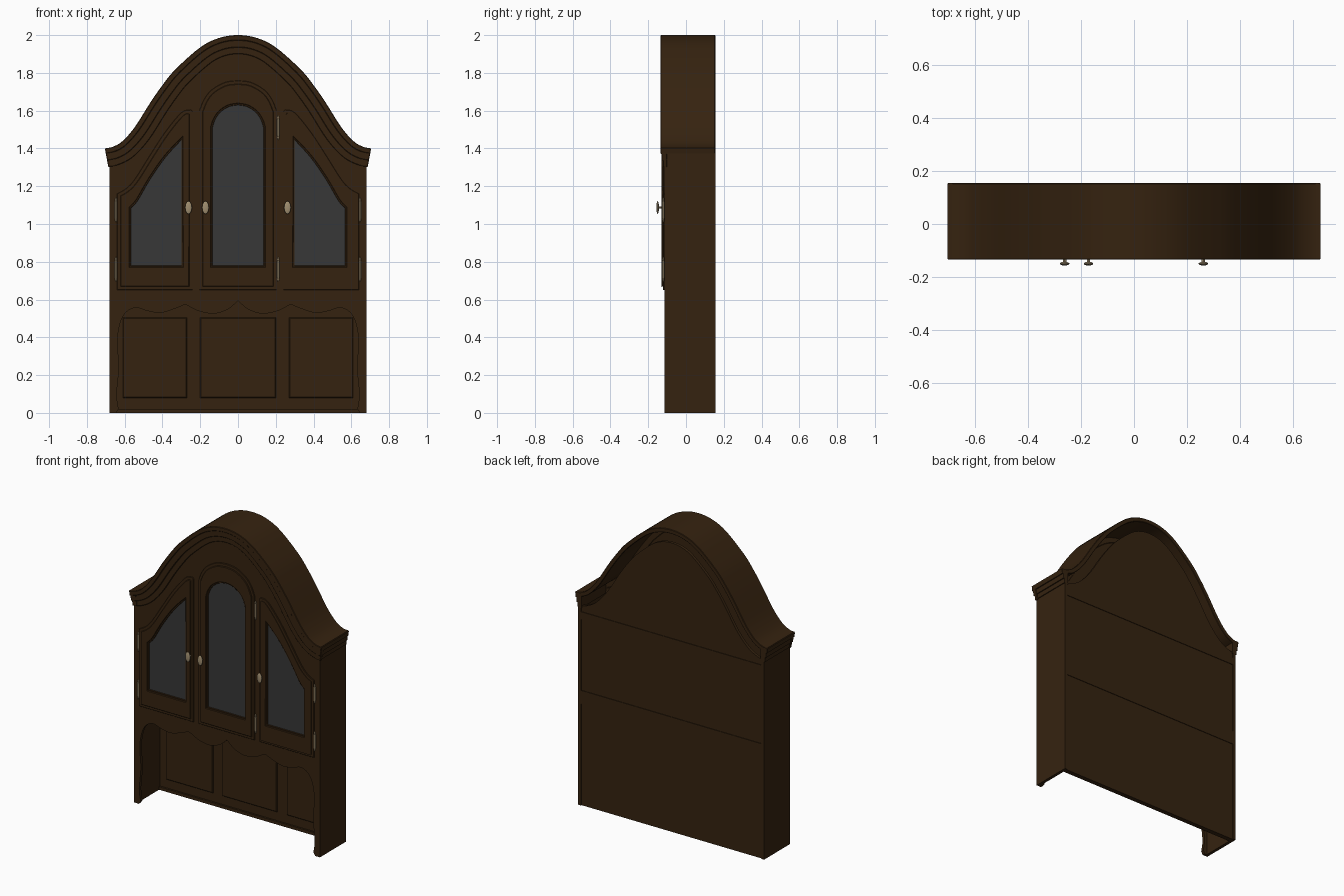
import bpy, bmesh, math
from mathutils import Vector

if "Cube" in bpy.data.objects:
    bpy.data.objects.remove(bpy.data.objects["Cube"])


def material(name, rgb, rough):
    m = bpy.data.materials.new(name)
    m.use_nodes = True
    m.diffuse_color = (*rgb, 1)
    node = m.node_tree.nodes["Principled BSDF"]
    node.inputs["Base Color"].default_value = (*rgb, 1)
    node.inputs["Roughness"].default_value = rough
    return m


WOOD = material("dark_wood", (0.036, 0.0165, 0.005), 0.6)
GLASS = material("smoked_glass", (0.038, 0.038, 0.038), 0.5)
BRASS = material("aged_brass", (0.35, 0.27, 0.16), 0.5)


def smooth_path(pts, steps=5):
    """Catmull-Rom curve through the points."""
    p = [Vector(q) for q in pts]
    p = [2 * p[0] - p[1]] + p + [2 * p[-1] - p[-2]]
    out = []
    for a, b, c, d in zip(p, p[1:], p[2:], p[3:]):
        for i in range(steps):
            t = i / steps
            out.append(0.5 * (2 * b + (c - a) * t + (2 * a - 5 * b + 4 * c - d) * t * t
                              + (3 * b - a - 3 * c + d) * t ** 3))
    return out + [p[-2]]


def mirrored(half):
    """Join a half outline that starts or ends at x = 0 with its mirror image."""
    half = [Vector(q) for q in half]
    return half + [Vector((-q.x, q.y)) for q in reversed(half) if abs(q.x) > 1e-5]


def inset(pts, d, closed=True):
    """Move a path to its right-hand side, which is inward for clockwise loops."""
    p = [Vector(q) for q in pts]
    n = len(p)
    if closed and sum(p[i - 1].cross(p[i]) for i in range(n)) > 0:
        p.reverse()
    out = []
    for i, q in enumerate(p):
        near = []
        if closed or i > 0:
            near.append(q - p[i - 1])
        if closed or i < n - 1:
            near.append(p[(i + 1) % n] - q)
        ns = [Vector((e.y, -e.x)).normalized() for e in near]
        total = ns[0] + ns[-1]
        out.append(q + total * (d / max(0.4, 1 + ns[0].dot(ns[-1]))))
    return out


def finish(ob, name, mat, angle=30):
    ob.name = ob.data.name = name
    ob.data.materials.clear()
    ob.data.materials.append(mat)
    bpy.ops.object.select_all(action="DESELECT")
    ob.select_set(True)
    bpy.context.view_layer.objects.active = ob
    bpy.ops.object.shade_smooth_by_angle(angle=math.radians(angle))
    return ob


def plate(name, loops, front, back, mat=WOOD, bevel=0.0):
    """Flat board in the xz plane; any loop after the first is a hole."""
    cu = bpy.data.curves.new(name, "CURVE")
    cu.dimensions, cu.fill_mode = "2D", "BOTH"
    cu.extrude = (back - front) / 2 - bevel
    cu.bevel_depth, cu.bevel_resolution, cu.offset = bevel, 0, -bevel
    for loop in loops:
        sp = cu.splines.new("POLY")
        sp.points.add(len(loop) - 1)
        for pt, q in zip(sp.points, loop):
            pt.co = (q[0], q[1], 0, 1)
        sp.use_cyclic_u = True
    tmp = bpy.data.objects.new(name + "_outline", cu)
    bpy.context.collection.objects.link(tmp)
    bpy.context.view_layer.update()
    me = bpy.data.meshes.new_from_object(tmp.evaluated_get(bpy.context.evaluated_depsgraph_get()))
    bpy.data.objects.remove(tmp)
    bm = bmesh.new()
    bm.from_mesh(me)
    bmesh.ops.remove_doubles(bm, verts=bm.verts, dist=1e-5)
    bmesh.ops.recalc_face_normals(bm, faces=bm.faces)
    bm.to_mesh(me)
    bm.free()
    ob = bpy.data.objects.new(name, me)
    bpy.context.collection.objects.link(ob)
    ob.rotation_euler.x = math.pi / 2
    ob.location.y = (front + back) / 2
    return finish(ob, name, mat)


def box(name, x, y, z):
    bpy.ops.mesh.primitive_cube_add(size=1, location=[sum(r) / 2 for r in (x, y, z)])
    ob = bpy.context.object
    ob.scale = [r[1] - r[0] for r in (x, y, z)]
    return finish(ob, name, WOOD)


def rect(x0, x1, z0, z1):
    return [(x0, z0), (x0, z1), (x1, z1), (x1, z0)]


def flip(pts, s):
    return [(s * q[0], q[1]) for q in pts]


# Arched crown: full-depth shell with stepped front mouldings
half = [(0, 2), (.1, 1.985), (.2, 1.935), (.33, 1.82), (.4, 1.735), (.466, 1.64),
        (.545, 1.515), (.61, 1.44), (.66, 1.41), (.705, 1.4)]
arch = smooth_path([(-x, z) for x, z in reversed(half[1:])] + half)


def arch_at(d):
    return inset(arch, d, closed=False)


for name, d0, d1, front, back in (("crown_shell", 0, .028, -.135, .155),
                                  ("crown_middle_moulding", .026, .065, -.130, -.1),
                                  ("crown_inner_moulding", .063, .1, -.122, -.1)):
    plate(name, [arch_at(d0) + arch_at(d1)[::-1]], front, back, WOOD, .003)

# Front face board with the scalloped opening below
outer = arch_at(.085)
outer = [q for q in outer if q.x >= -1e-5 and q.x < .68]
niche = ([(.645, 0)] + smooth_path([(.632, .02), (.642, .1), (.63, .24), (.638, .38), (.622, .48),
                                    (.59, .535), (.54, .557), (.48, .54), (.41, .53), (.34, .55), (.285, .572)], 4)
         + smooth_path([(.27, .57), (.21, .54), (.13, .525), (.06, .545), (.02, .575), (0, .595)], 4))
contour = [Vector(q) for q in list(outer) + [(.68, outer[-1].y), (.68, 0)] + niche]
left_part = [Vector((-q.x, q.y)) for q in reversed(contour[1:-1])]
plate("front_face", [contour + left_part], -.115, -.095)

# Sides, cabinet floor and the side returns of the crown
for side, s in (("left", 1), ("right", -1)):
    box(side + "_side", sorted((s * .66, s * .68)), (-.114, .155), (0, 1.4))
    for i, (x, z) in enumerate(((.70, 1.37), (.693, 1.338), (.686, 1.308))):
        box(f"{side}_return_{i + 1}", sorted((s * .655, s * x)), (-.133 + i * .005, .155), (z, z + .033))
box("cabinet_floor", (-.665, .665), (-.1, .135), (.62, .65))

# Back board with rails behind and raised panels inside the opening
top = [q for q in arch_at(.09) if abs(q.x) < .66]
plate("back_board", [top + [(.662, top[-1].y), (.662, 0), (-.662, 0), (-.662, top[0].y)]], .13, .149)
for name, z in (("lower_back_rail", (.67, .76)), ("upper_back_rail", (1.23, 1.28))):
    box(name, (-.66, .66), (.14, .153), z)
box("opening_base_strip", (-.66, .66), (.118, .135), (0, .02))
for name, x0, x1 in (("right", -.61, -.27), ("middle", -.2, .2), ("left", .27, .61)):
    plate(name + "_raised_panel", [rect(x0, x1, .08, .505)], .119, .132, WOOD, .005)


# Glazed doors: outer lip, raised frame, bead around the pane
def door(name, outline, window):
    plate(name + "_lip", [outline, window], -.122, -.113, WOOD, .002)
    plate(name + "_frame", [inset(outline, .018), inset(window, -.008)], -.129, -.118, WOOD, .003)
    plate(name + "_glass", [inset(window, -.004)], -.1175, -.114, GLASS)


arch_top = smooth_path([(0, 1.76), (.07, 1.75), (.14, 1.71), (.18, 1.66), (.205, 1.6)], 4)
pane_top = smooth_path([(0, 1.63), (.05, 1.62), (.095, 1.59), (.122, 1.55), (.135, 1.51)], 4)
door("middle_door", mirrored(arch_top + [(.205, .65)]), mirrored(pane_top + [(.135, .78)]))

slope = smooth_path([(.25, 1.605), (.3, 1.59), (.386, 1.487), (.466, 1.365), (.545, 1.24),
                     (.59, 1.19), (.64, 1.16)], 4)
pane_slope = smooth_path([(.3, 1.445), (.386, 1.35), (.466, 1.235), (.53, 1.125), (.566, 1.085)], 4)
for side, s in (("left", 1), ("right", -1)):
    door(side + "_door", flip([(.24, .65), (.24, 1.595)] + [tuple(q) for q in slope] + [(.64, .65)], s),
         flip([(.3, .78)] + [tuple(q) for q in pane_slope] + [(.566, .78)], s))

# Oval knobs on short stems
for i, x in enumerate((-.262, -.172, .262)):
    bpy.ops.mesh.primitive_uv_sphere_add(segments=20, ring_count=10, radius=1, location=(x, -.15, 1.087))
    bpy.context.object.scale = (.018, .007, .034)
    finish(bpy.context.object, f"knob_{i + 1}", BRASS, 60)
    bpy.ops.mesh.primitive_cylinder_add(vertices=12, radius=.006, depth=.024,
                                        location=(x, -.138, 1.087), rotation=(math.pi / 2, 0, 0))
    finish(bpy.context.object, f"knob_stem_{i + 1}", BRASS)

# Barrel hinges with pointed finials
for i, (x, z) in enumerate(((-.646, 1.075), (-.646, .76), (.646, 1.075), (.646, .76), (.213, 1.51), (.213, .76))):
    bpy.ops.mesh.primitive_cylinder_add(vertices=12, radius=.0065, depth=.09, location=(x, -.121, z))
    finish(bpy.context.object, f"hinge_{i + 1}", BRASS)
    for end, s in (("top", 1), ("bottom", -1)):
        bpy.ops.mesh.primitive_uv_sphere_add(segments=12, ring_count=6, radius=1, location=(x, -.121, z + s * .052))
        bpy.context.object.scale = (.005, .005, .013)
        finish(bpy.context.object, f"hinge_{i + 1}_{end}_finial", BRASS, 60)
